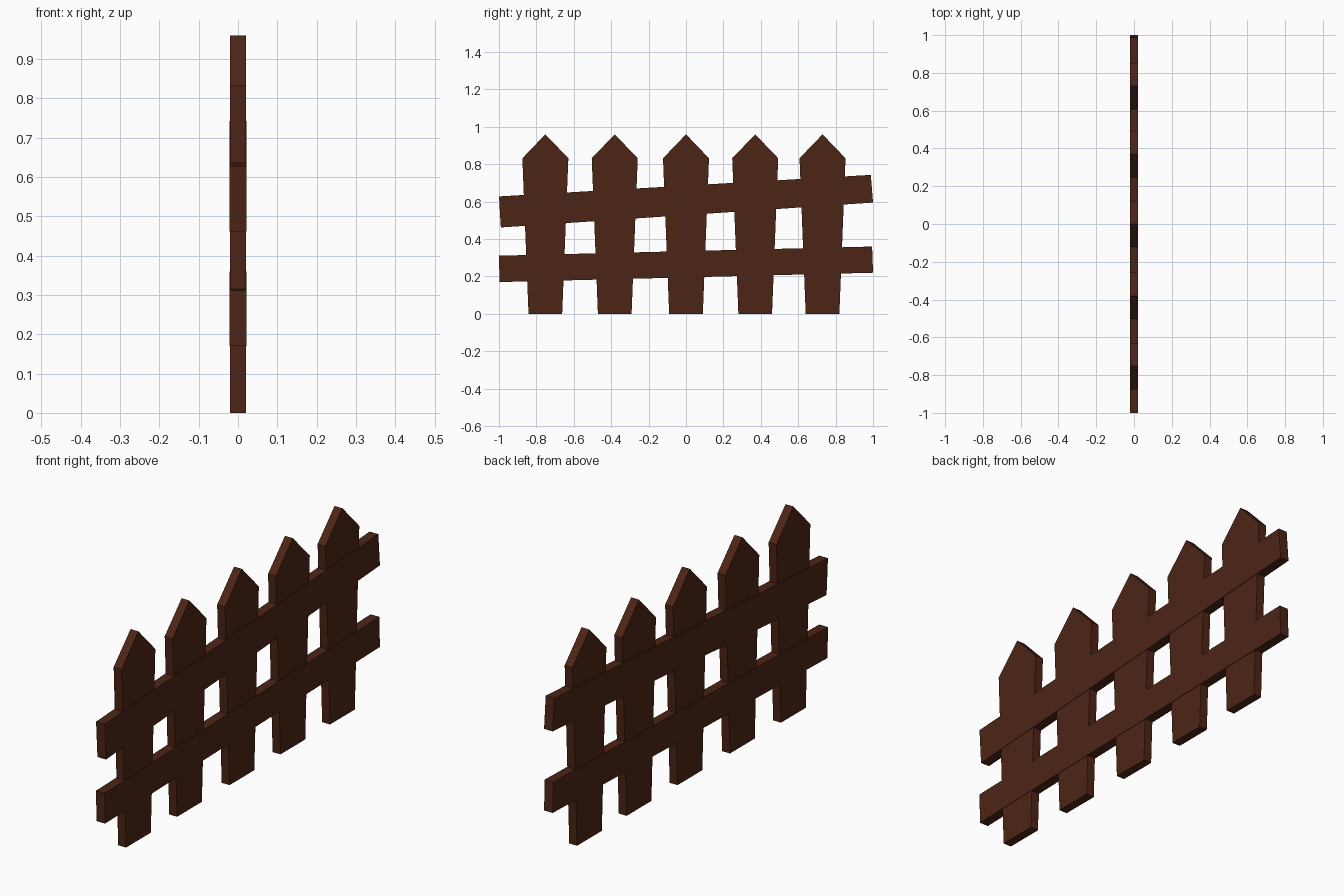
import bpy, bmesh

if "Cube" in bpy.data.objects:
    bpy.data.objects.remove(bpy.data.objects["Cube"])

wood = bpy.data.materials.new("dark_brown_wood")
wood.diffuse_color = (0.075, 0.018, 0.008, 1)
wood.use_nodes = True
wood.node_tree.nodes["Principled BSDF"].inputs["Base Color"].default_value = wood.diffuse_color


def board(name, outline, half):
    """Flat board: (y, z) outline extruded along x, centred on x = 0."""
    bm = bmesh.new()
    face = bm.faces.new([bm.verts.new((-half, y, z)) for y, z in outline])
    ext = bmesh.ops.extrude_face_region(bm, geom=[face])
    verts = [g for g in ext["geom"] if isinstance(g, bmesh.types.BMVert)]
    bmesh.ops.translate(bm, verts=verts, vec=(2 * half, 0, 0))
    bmesh.ops.recalc_face_normals(bm, faces=bm.faces)
    mesh = bpy.data.meshes.new(name)
    bm.to_mesh(mesh)
    bm.free()
    mesh.materials.append(wood)
    obj = bpy.data.objects.new(name, mesh)
    bpy.context.collection.objects.link(obj)
    return obj


# Pointed pickets, tapering towards the ground
picket = [(-0.09, 0), (0.09, 0), (0.123, 0.832), (0, 0.96), (-0.123, 0.832)]
for i, yc in enumerate((-0.752, -0.381, 0.0, 0.37, 0.73)):
    board(f"picket_{i + 1}", [(yc + y, z) for y, z in picket], 0.02)

# Slightly crooked rails, a touch thicker than the pickets
board("upper_rail", [(-0.99, 0.462), (1.0, 0.595), (0.988, 0.743), (-1.0, 0.628)], 0.022)
board("lower_rail", [(-0.997, 0.17), (1.0, 0.22), (0.995, 0.36), (-1.0, 0.311)], 0.022)
